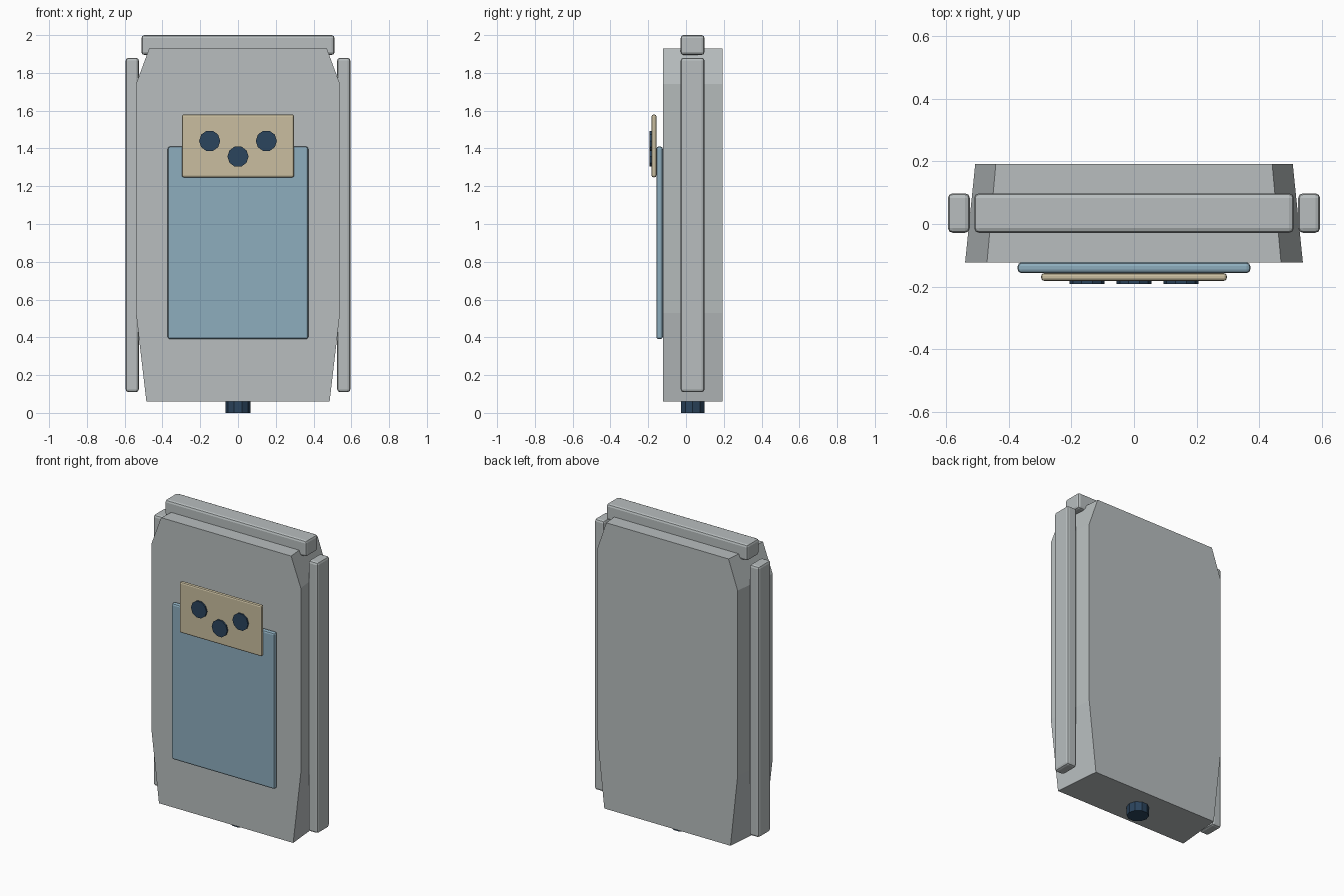
import bpy, bmesh, math
from mathutils import Matrix, Vector

default = bpy.data.objects.get("Cube")
if default:
    bpy.data.objects.remove(default, do_unlink=True)


def material(name, rgb):
    m = bpy.data.materials.new(name)
    m.use_nodes = True
    m.diffuse_color = (*rgb, 1)
    m.node_tree.nodes["Principled BSDF"].inputs["Base Color"].default_value = (*rgb, 1)
    return m


GREY = material("pale grey", (0.48, 0.515, 0.52))
BLUE = material("dusty blue", (0.27, 0.42, 0.515))
TAN = material("sand", (0.585, 0.515, 0.35))
NAVY = material("dark navy", (0.024, 0.058, 0.109))


def add_object(name, bm, mat):
    bmesh.ops.recalc_face_normals(bm, faces=bm.faces)
    mesh = bpy.data.meshes.new(name)
    bm.to_mesh(mesh)
    bm.free()
    mesh.materials.append(mat)
    obj = bpy.data.objects.new(name, mesh)
    bpy.context.collection.objects.link(obj)
    return obj


def box(name, low, high, mat, bevel):
    low, high = Vector(low), Vector(high)
    bm = bmesh.new()
    bmesh.ops.create_cube(bm, size=1)
    bmesh.ops.scale(bm, vec=high - low, verts=bm.verts)
    bmesh.ops.translate(bm, vec=(low + high) / 2, verts=bm.verts)
    obj = add_object(name, bm, mat)
    mod = obj.modifiers.new("Bevel", "BEVEL")
    mod.width = bevel
    mod.segments = 2
    return obj


def cylinder(name, centre, radius, depth, mat, facing_front=False):
    bm = bmesh.new()
    bmesh.ops.create_cone(bm, cap_ends=True, segments=10, radius1=radius,
                          radius2=radius, depth=depth)
    turn = Matrix.Rotation(math.pi / 2, 4, "Z")
    if facing_front:
        turn = Matrix.Rotation(math.pi / 2, 4, "X") @ turn
    bmesh.ops.transform(bm, matrix=Matrix.Translation(centre) @ turn, verts=bm.verts)
    return add_object(name, bm, mat)


# Body: chamfered outline, tapering in width towards the back
half = [(0.485, 0.06), (0.54, 0.53), (0.54, 1.74), (0.47, 1.93)]
outline = half + [(-x, z) for x, z in reversed(half)]
bm = bmesh.new()
front = [bm.verts.new((x, -0.123, z)) for x, z in outline]
back = [bm.verts.new((x * 0.94, 0.192, z)) for x, z in outline]
bm.faces.new(front)
bm.faces.new(back)
for i in range(len(outline)):
    j = (i + 1) % len(outline)
    bm.faces.new((front[i], front[j], back[j], back[i]))
add_object("body", bm, GREY)

# Edge bars
box("top_bar", (-0.511, -0.028, 1.895), (0.511, 0.098, 2.0), GREY, 0.015)
for side, x in (("left", 0.56), ("right", -0.56)):
    box(side + "_side_bar", (x - 0.035, -0.028, 0.11), (x + 0.035, 0.098, 1.88), GREY, 0.015)

# Front plates
box("front_panel", (-0.372, -0.157, 0.39), (0.372, -0.123, 1.41), BLUE, 0.012)
box("label_plate", (-0.297, -0.182, 1.247), (0.297, -0.157, 1.58), TAN, 0.01)

# Buttons on the plate
for name, x, z in (("left", 0.15, 1.44), ("middle", 0, 1.357), ("right", -0.15, 1.44)):
    cylinder(name + "_button", (x, -0.186, z), 0.056, 0.012, NAVY, True)

# Plug underneath
cylinder("bottom_plug", (0, 0.035, 0.035), 0.066, 0.07, NAVY)
